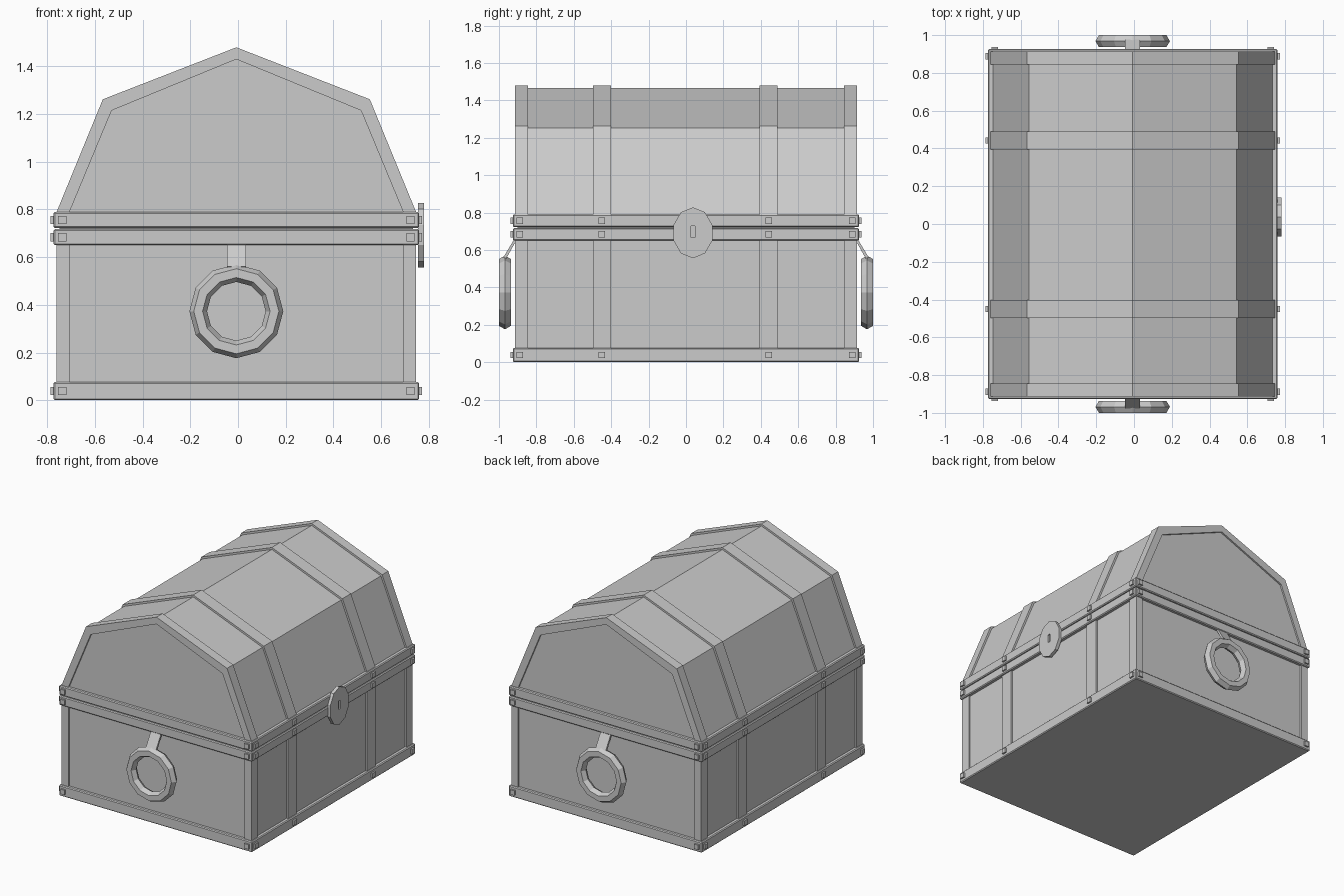
import bpy, bmesh, math
from mathutils import Matrix, Vector

cube = bpy.data.objects.get("Cube")
if cube:
    bpy.data.objects.remove(cube, do_unlink=True)

CX = -0.007                 # chest centre line
HX, HY = 0.754, 0.914       # half size over the straps
RECESS = 0.012              # depth of the panels behind the straps
TIERS = ((0.0, 0.077), (0.65, 0.717), (0.722, 0.79))
STRAPS = (-0.45, 0.442)

grey = bpy.data.materials.new("plain_grey")
grey.use_nodes = True
grey.diffuse_color = (0.6, 0.6, 0.6, 1)
grey.node_tree.nodes["Principled BSDF"].inputs["Base Color"].default_value = (0.6, 0.6, 0.6, 1)


def finish(name, bm):
    bmesh.ops.recalc_face_normals(bm, faces=bm.faces)
    mesh = bpy.data.meshes.new(name)
    bm.to_mesh(mesh)
    bm.free()
    mesh.materials.append(grey)
    obj = bpy.data.objects.new(name, mesh)
    bpy.context.collection.objects.link(obj)
    return obj


def add_box(bm, x0, x1, y0, y1, z0, z1):
    size = Matrix.Diagonal((x1 - x0, y1 - y0, z1 - z0, 1))
    centre = Matrix.Translation(((x0 + x1) / 2, (y0 + y1) / 2, (z0 + z1) / 2))
    bmesh.ops.create_cube(bm, size=1, matrix=centre @ size)


def box(name, *bounds):
    bm = bmesh.new()
    add_box(bm, *bounds)
    return finish(name, bm)


def prism(name, points, offset):
    """Extrude a closed outline along an offset."""
    bm = bmesh.new()
    face = bm.faces.new([bm.verts.new(p) for p in points])
    out = bmesh.ops.extrude_face_region(bm, geom=[face], use_keep_orig=True)
    moved = [v for v in out["geom"] if isinstance(v, bmesh.types.BMVert)]
    bmesh.ops.translate(bm, verts=moved, vec=offset)
    return finish(name, bm)


def arch(base, shoulder, shoulder_z, peak_z, base_z=0.76):
    return [(-base, base_z), (-shoulder, shoulder_z), (0, peak_z),
            (shoulder, shoulder_z), (base, base_z)]


def lid_part(name, outline, y0, y1):
    return prism(name, [(CX + x, y0, z) for x, z in outline], (0, y1 - y0, 0))


# Lower box and lid panels
box("body", CX - HX + RECESS, CX + HX - RECESS, -HY + RECESS, HY - RECESS, 0.02, 0.76)
outer = arch(0.766, 0.56, 1.262, 1.48)
core = arch(0.753, 0.55, 1.251, 1.466)
inner = arch(0.712, 0.523, 1.215, 1.43)
lid_part("lid", core, -HY + RECESS, HY - RECESS)

# Frames around both ends of the lid
for label, y0, y1 in (("front", -HY, -0.845), ("back", 0.845, HY)):
    lid_part(label + "_lid_frame", outer + inner[::-1], y0, y1)

# Straps across the lid and down the sides
for label, y in zip(("front", "back"), STRAPS):
    lid_part(label + "_lid_strap", outer, y - 0.048, y + 0.048)
    box(label + "_body_strap", CX - HX, CX + HX, y - 0.048, y + 0.048, 0.03, 0.7)

# Corner posts
for sx, side in ((-1, "right"), (1, "left")):
    for sy, end in ((-1, "front"), (1, "back")):
        xs = sorted((CX + sx * 0.7, CX + sx * HX))
        ys = sorted((sy * 0.845, sy * HY))
        box(f"{end}_{side}_post", *xs, *ys, 0.03, 0.7)

# Horizontal trims
TX, TY = HX + 0.013, HY + 0.012
for label, (z0, z1) in zip(("bottom", "rim", "lid"), TIERS):
    trim = box(label + "_trim", CX - TX, CX + TX, -TY, TY, z0, z1)
    bevel = trim.modifiers.new("edges", "BEVEL")
    bevel.width = 0.006
    bevel.segments = 1

# Square rivets on every trim
bm = bmesh.new()
R, OUT = 0.017, 0.012
for z0, z1 in TIERS:
    z = (z0 + z1) / 2
    for s in (-1, 1):
        for y in (-0.888, *STRAPS, 0.888):
            x = CX + s * TX
            add_box(bm, x - OUT, x + OUT, y - R, y + R, z - R, z + R)
        for x in (CX - 0.73, CX + 0.73):
            add_box(bm, x - R, x + R, s * TY - OUT, s * TY + OUT, z - R, z + R)
finish("rivets", bm)

# Ring handles hanging from slanted tabs
for s, end in ((-1, "front"), (1, "back")):
    bm = bmesh.new()
    grid = []
    for i in range(12):
        a = math.tau * i / 12
        ring = []
        for j in range(6):
            b = math.tau * j / 6
            r = 0.16 + 0.037 * math.cos(b)
            ring.append(bm.verts.new((CX + r * math.cos(a),
                                      s * 0.968 + 0.037 * math.sin(b),
                                      0.373 + r * math.sin(a))))
        grid.append(ring)
    for i in range(12):
        for j in range(6):
            k, m = (i + 1) % 12, (j + 1) % 6
            bm.faces.new((grid[i][j], grid[k][j], grid[k][m], grid[i][m]))
    finish(end + "_ring_handle", bm)
    tab = ((0.905, 0.655), (0.92, 0.655), (0.977, 0.56), (0.962, 0.553))
    prism(end + "_handle_tab", [(CX - 0.04, s * y, z) for y, z in tab], (0.08, 0, 0))


# Oval lock plate with a keyhole slot
def oval(x, ry, rz, n, z=0.692):
    return [(x, 0.037 + ry * math.sin(math.tau * i / n), z + rz * math.cos(math.tau * i / n))
            for i in range(n)]


lock = prism("lock_plate", oval(0.756, 0.109, 0.136, 10), (0.024, 0, 0))
slot = box("keyhole_cutter", 0.768, 0.8, 0.026, 0.048, 0.667, 0.727)
slot.hide_render = True
slot.hide_viewport = True
slot.display_type = "WIRE"
cut = lock.modifiers.new("keyhole", "BOOLEAN")
cut.operation = "DIFFERENCE"
cut.object = slot
cut.solver = "EXACT"
